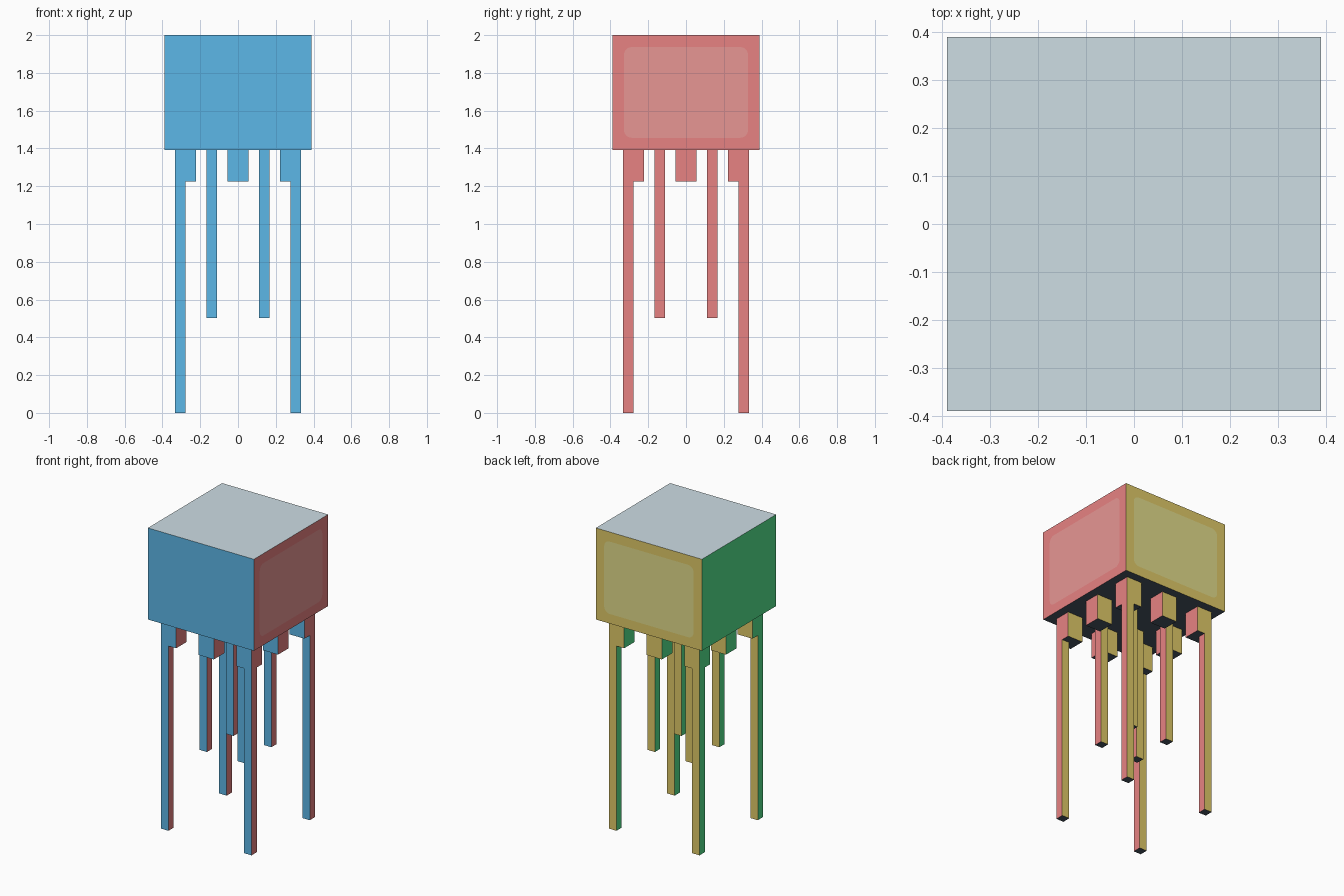
import bpy, bmesh, math
from mathutils import Vector

cube = bpy.data.objects.get("Cube")
if cube:
    bpy.data.objects.remove(cube, do_unlink=True)


def material(name, rgb):
    """Flat material from 0-255 sRGB values, stored as linear."""
    lin = [((c / 255 + 0.055) / 1.055) ** 2.4 for c in rgb] + [1.0]
    m = bpy.data.materials.new(name)
    m.use_nodes = True
    m.diffuse_color = lin
    bsdf = m.node_tree.nodes["Principled BSDF"]
    bsdf.inputs["Base Color"].default_value = lin
    bsdf.inputs["Roughness"].default_value = 0.8
    return m


# One colour for each facing direction
SIDES = [
    (Vector((0, -1, 0)), material("front blue", (93, 185, 233))),
    (Vector((1, 0, 0)), material("side red", (231, 130, 130))),
    (Vector((0, 1, 0)), material("back gold", (224, 202, 104))),
    (Vector((-1, 0, 0)), material("side green", (84, 229, 142))),
    (Vector((0, 0, 1)), material("top grey", (205, 221, 228))),
    (Vector((0, 0, -1)), material("underside dark", (73, 85, 100))),
]
PANEL_RED = material("panel pale red", (233, 151, 149))
PANEL_GOLD = material("panel pale gold", (225, 219, 138))

HALF = 0.389      # half width of the body
BASE = 1.393      # underside of the body
STUB_Z = 1.225    # underside of the stubs


def block(name, x, y, width, z0, z1):
    """Square upright block, each face coloured by its direction."""
    bm = bmesh.new()
    bmesh.ops.create_cube(bm, size=1)
    for v in bm.verts:
        v.co = Vector((x + v.co.x * width, y + v.co.y * width,
                       z0 + (v.co.z + 0.5) * (z1 - z0)))
    bm.normal_update()
    for f in bm.faces:
        f.material_index = max(range(6), key=lambda i: f.normal.dot(SIDES[i][0]))
    mesh = bpy.data.meshes.new(name)
    bm.to_mesh(mesh)
    bm.free()
    for _, m in SIDES:
        mesh.materials.append(m)
    obj = bpy.data.objects.new(name, mesh)
    bpy.context.collection.objects.link(obj)
    return obj


def cut_panel(obj, side, mat):
    """Cut a flush rounded panel into the wall that faces the given side."""
    hw, hh, r, steps = 0.328, 0.24, 0.04, 6
    obj.data.materials.append(mat)
    bm = bmesh.new()
    bm.from_mesh(obj.data)
    wall = next(f for f in bm.faces if f.material_index == side)
    n, mid = SIDES[side][0], wall.calc_center_median()
    up = Vector((0, 0, 1))
    across = up.cross(n)
    corners, arcs = [], []
    for k, (su, sv) in enumerate([(1, 1), (-1, 1), (-1, -1), (1, -1)]):
        out = across * su + up * sv
        corners.append(max(wall.verts, key=lambda v: (v.co - mid).dot(out)))
        angles = [math.radians(90 * (k + i / steps)) for i in range(steps + 1)]
        arcs.append([bm.verts.new(mid
                                  + across * (su * (hw - r) + r * math.cos(a))
                                  + up * (sv * (hh - r) + r * math.sin(a)))
                     for a in angles])
    bmesh.ops.delete(bm, geom=[wall], context="FACES_ONLY")
    # Border: a fan at each corner and a strip along each edge
    for k in range(4):
        j = (k + 1) % 4
        for a, b in zip(arcs[k], arcs[k][1:]):
            bm.faces.new((corners[k], b, a)).material_index = side
        strip = (corners[k], corners[j], arcs[j][0], arcs[k][-1])
        bm.faces.new(strip).material_index = side
    centre = bm.faces.new([v for arc in arcs for v in arc])
    centre.material_index = len(obj.data.materials) - 1
    bm.normal_update()
    bm.to_mesh(obj.data)
    bm.free()


# Body and its inlaid panels
body = block("body", 0, 0, HALF * 2, BASE, 2.0)
cut_panel(body, 1, PANEL_RED)
cut_panel(body, 2, PANEL_GOLD)

# Ring of stubs under the body
for ix in (-1, 0, 1):
    for iy in (-1, 0, 1):
        if ix or iy:
            block("stub", ix * 0.277, iy * 0.277, 0.111, STUB_Z, BASE)

# Long legs below the corner stubs, short legs nearer the middle
for sx in (-1, 1):
    for sy in (-1, 1):
        block("long_leg", sx * 0.305, sy * 0.305, 0.055, 0, STUB_Z)
        block("short_leg", sx * 0.139, sy * 0.139, 0.055, 0.503, BASE)
